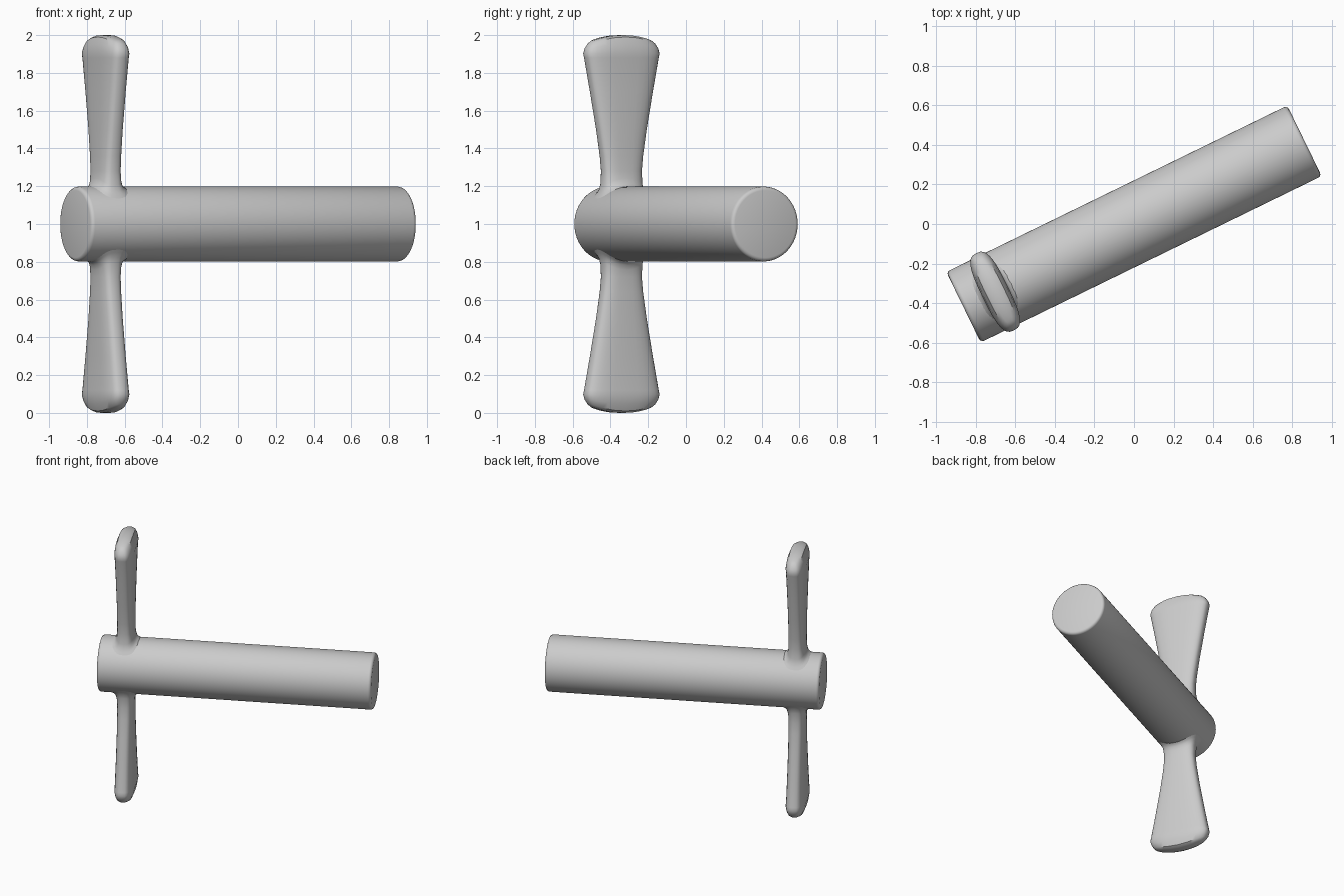
import bpy, bmesh, math
from mathutils import Matrix

cube = bpy.data.objects.get("Cube")
if cube:
    bpy.data.objects.remove(cube, do_unlink=True)

R, HALF, BLADE_X = 0.198, 0.958, -0.78      # shaft radius, half length, blade position
PLACE = Matrix.Translation((0, 0, 1)) @ Matrix.Rotation(math.radians(26), 4, 'Z')
N = 32

grey = bpy.data.materials.new("light grey")
grey.use_nodes = True
grey.diffuse_color = (0.6, 0.6, 0.6, 1)
grey.node_tree.nodes["Principled BSDF"].inputs["Base Color"].default_value = (0.6, 0.6, 0.6, 1)


def finish(name, bm):
    bmesh.ops.recalc_face_normals(bm, faces=bm.faces)
    bm.transform(PLACE)
    mesh = bpy.data.meshes.new(name)
    bm.to_mesh(mesh)
    bm.free()
    mesh.materials.append(grey)
    obj = bpy.data.objects.new(name, mesh)
    bpy.context.collection.objects.link(obj)
    bpy.ops.object.select_all(action='DESELECT')
    obj.select_set(True)
    bpy.context.view_layer.objects.active = obj
    bpy.ops.object.shade_smooth_by_angle(angle=math.radians(35))


def section(t, w):
    """Rounded, flattened outline: half thickness t along x, half width w along y."""
    power = lambda v: math.copysign(abs(v) ** 0.67, v)
    angles = [2 * math.pi * k / N for k in range(N)]
    return [(t * power(math.sin(a)), w * power(math.cos(a))) for a in angles]


def blade(name, side):
    bm = bmesh.new()
    rings = []

    def add(t, w, height):
        rings.append([bm.verts.new((BLADE_X + x, y, side * height(y))) for x, y in section(t, w)])

    # fillet that follows the round shaft
    for spread, lift in ((0.04, -0.004), (0.022, 0.006), (0.01, 0.02), (0.003, 0.045)):
        add(0.058 + spread, 0.112 + spread, lambda y: math.sqrt(R * R - y * y) + lift)
    # widening body
    for t, w, z in ((0.057, 0.112, 0.28), (0.057, 0.12, 0.36), (0.058, 0.142, 0.5),
                    (0.062, 0.178, 0.7), (0.067, 0.212, 0.88)):
        add(t, w, lambda y: z)
    # domed, rounded tip
    for inset, rise in ((0, 0), (0.007, 0.024), (0.022, 0.042), (0.042, 0.052)):
        add(0.069 - inset, 0.217 - inset,
            lambda y: 0.902 + rise + 0.046 * (1 - (y / 0.217) ** 2) * min(1, rise / 0.042))
    for a, b in zip(rings, rings[1:]):
        for k in range(N):
            j = (k + 1) % N
            bm.faces.new((a[k], a[j], b[j], b[k]))
    # close the tip with strips across its thickness
    top = rings[-1]
    for k in range(N // 2):
        corners = [top[k], top[k + 1], top[N - k - 1], top[-k]]
        bm.faces.new(list(dict.fromkeys(corners)))
    finish(name, bm)


# shaft with softened rims
bm = bmesh.new()
bmesh.ops.create_cone(bm, cap_ends=True, segments=64, radius1=R, radius2=R, depth=2 * HALF,
                      matrix=Matrix.Rotation(math.pi / 2, 4, 'Y'))
rims = [e for e in bm.edges if any(len(f.verts) > 4 for f in e.link_faces)]
bmesh.ops.bevel(bm, geom=rims, offset=0.02, segments=3, profile=0.5, affect='EDGES')
finish("shaft", bm)

blade("upper_blade", 1)
blade("lower_blade", -1)
